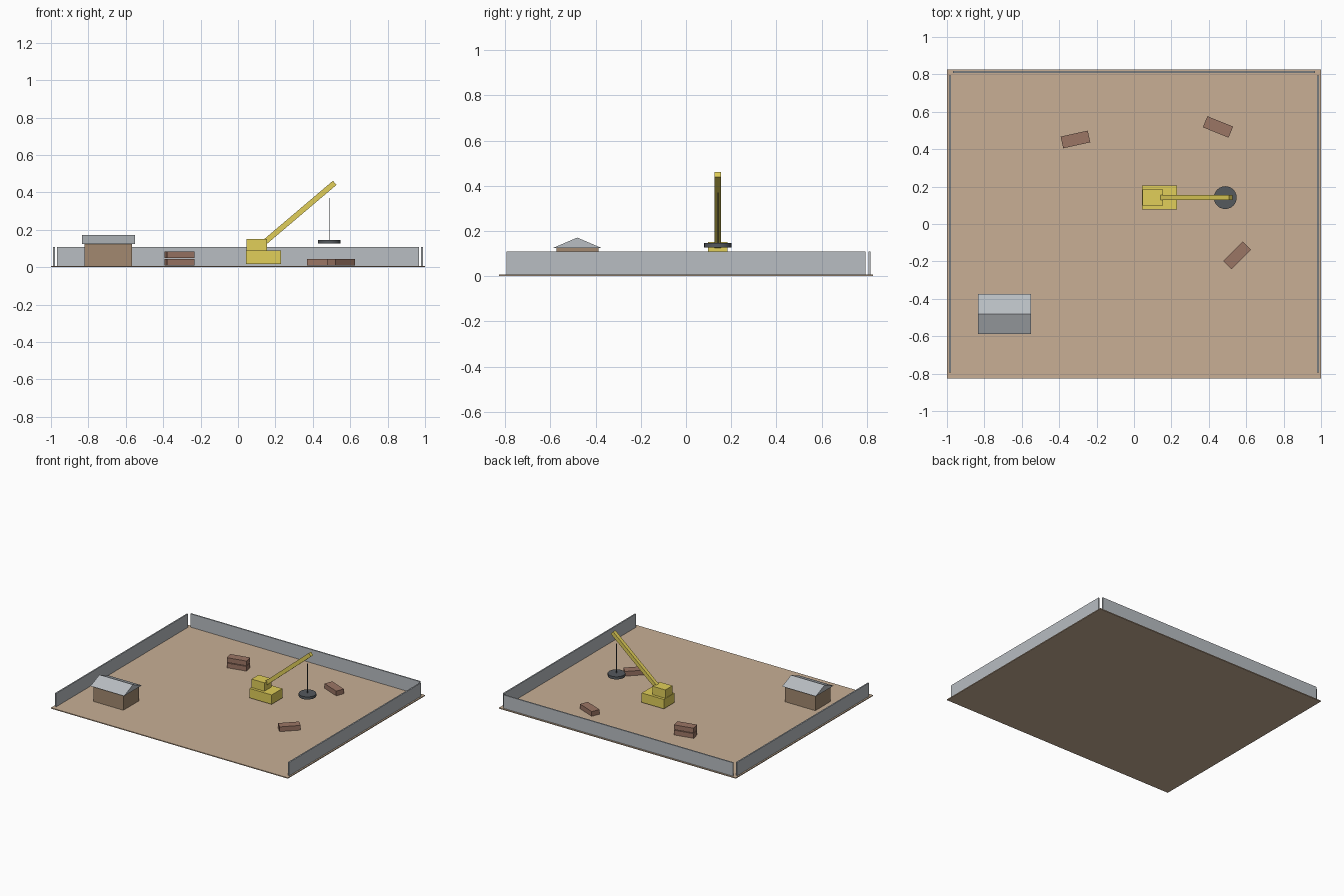
import bpy, bmesh
from math import radians, cos, sin
from mathutils import Matrix

if "Cube" in bpy.data.objects:
    bpy.data.objects.remove(bpy.data.objects["Cube"])


def material(name, rgb):
    m = bpy.data.materials.new(name)
    m.diffuse_color = (*rgb, 1)
    m.use_nodes = True
    m.node_tree.nodes["Principled BSDF"].inputs["Base Color"].default_value = m.diffuse_color
    return m


SAND = material("sand", (0.58, 0.43, 0.30))
WOOD = material("wood", (0.36, 0.25, 0.16))
YELLOW = material("yellow", (0.75, 0.62, 0.10))
BRICK = material("brick", (0.33, 0.18, 0.13))
DARK = material("dark_metal", (0.09, 0.10, 0.11))
STEEL = material("steel", (0.48, 0.51, 0.54))


def finish(name, bm, mat, matrix=Matrix()):
    bmesh.ops.recalc_face_normals(bm, faces=bm.faces)
    me = bpy.data.meshes.new(name)
    bm.to_mesh(me)
    bm.free()
    me.materials.append(mat)
    ob = bpy.data.objects.new(name, me)
    ob.matrix_world = matrix
    bpy.context.collection.objects.link(ob)
    return ob


def box(name, center, size, mat, angle=0, axis='Z'):
    bm = bmesh.new()
    bmesh.ops.create_cube(bm, size=1)
    bmesh.ops.scale(bm, vec=size, verts=bm.verts)
    return finish(name, bm, mat,
                  Matrix.Translation(center) @ Matrix.Rotation(radians(angle), 4, axis))


def cylinder(name, center, radius, height, mat, sides):
    bm = bmesh.new()
    bmesh.ops.create_cone(bm, cap_ends=True, segments=sides, radius1=radius,
                          radius2=radius, depth=height)
    return finish(name, bm, mat, Matrix.Translation(center))


# Yard floor and three fence panels (front open)
G = 0.007
box("yard_floor", (0, 0, G / 2), (2, 1.654, G), SAND)
box("fence_back", (0, 0.812, 0.058), (1.936, 0.01, 0.102), STEEL)
for side, x in (("left", -0.984), ("right", 0.984)):
    box("fence_" + side, (x, 0, 0.058), (0.01, 1.59, 0.102), STEEL)

# Shed with a solid gable roof
box("shed_body", (-0.693, -0.481, 0.066), (0.254, 0.186, 0.118), WOOD)
bm = bmesh.new()
profile = [(-0.588, 0.125), (-0.374, 0.125), (-0.481, 0.171)]
gable = bm.faces.new([bm.verts.new((-0.834, y, z)) for y, z in profile])
ext = bmesh.ops.extrude_face_region(bm, geom=[gable])
bmesh.ops.translate(bm, vec=(0.284, 0, 0),
                    verts=[v for v in ext["geom"] if isinstance(v, bmesh.types.BMVert)])
if gable.is_valid and len(bm.faces) < 5:
    bm.faces.new([v for v in bm.verts if v.co.x < -0.8])
finish("shed_roof", bm, STEEL)

# Brick-coloured material bundles
for i, (x, y, z, a) in enumerate([(-0.313, 0.452, 0.026, 12.5), (-0.313, 0.452, 0.067, 12.5),
                                  (0.449, 0.519, 0.026, -22), (0.551, -0.168, 0.026, 45)]):
    box(f"bundle_{i + 1}", (x, y, z), (0.148, 0.064, 0.036), BRICK, a)

# Crane: chassis, cab, inclined boom
CY = 0.141
box("crane_chassis", (0.137, CY, 0.052), (0.187, 0.128, 0.072), YELLOW)
box("crane_cab", (0.1, CY, 0.12), (0.108, 0.086, 0.064), YELLOW)
A, L = 40.3, 0.51
tip = (0.517, 0.451)
box("crane_boom", (tip[0] - cos(radians(A)) * L / 2, CY, tip[1] - sin(radians(A)) * L / 2),
    (L, 0.028, 0.029), YELLOW, -A, 'Y')

# Cable and round lifting plate
cylinder("crane_cable", (0.488, CY, 0.258), 0.002, 0.225, DARK, 8)
plate = cylinder("lifting_plate", (0.488, CY, 0.136), 0.061, 0.02, DARK, 24)
bpy.context.view_layer.objects.active = plate
plate.select_set(True)
bpy.ops.object.shade_smooth_by_angle()
